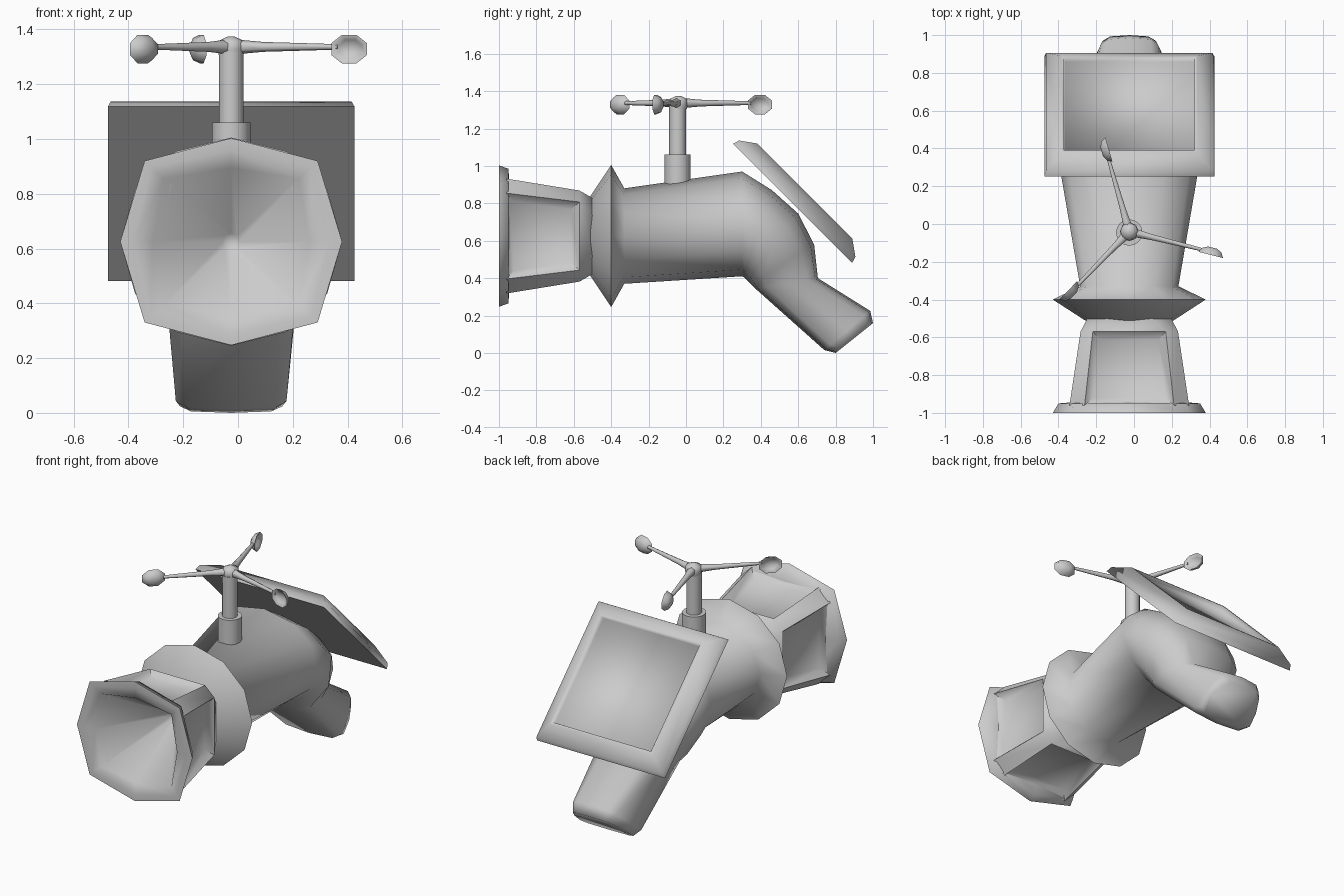
import bpy, bmesh
from math import sin, cos, pi, radians
from mathutils import Vector, Matrix

if "Cube" in bpy.data.objects:
    bpy.data.objects.remove(bpy.data.objects["Cube"])

CX = -0.025   # centre line of the body


def finish(name, bm, angle=40):
    bmesh.ops.recalc_face_normals(bm, faces=bm.faces)
    me = bpy.data.meshes.new(name)
    bm.to_mesh(me)
    bm.free()
    ob = bpy.data.objects.new(name, me)
    bpy.context.collection.objects.link(ob)
    bpy.ops.object.select_all(action='DESELECT')
    ob.select_set(True)
    bpy.context.view_layer.objects.active = ob
    bpy.ops.object.shade_smooth_by_angle(angle=radians(angle))
    return ob


def spow(v, e):
    return (1 if v > 0 else -1) * abs(v) ** e if abs(v) > 1e-6 else 0.0


def loft(bm, sections, n, phase=0.0, caps=(True, True)):
    """Section = (y, z of lowest point, y, z of highest point, half width, squareness, flare below)."""
    rings, walls = [], []
    for yb, zb, yt, zt, rx, e, k in sections:
        mid = Vector((CX, (yb + yt) / 2, (zb + zt) / 2))
        up = Vector((0, (yt - yb) / 2, (zt - zb) / 2))
        ring = []
        for i in range(n):
            a = 2 * pi * i / n + phase
            c, s = spow(cos(a), e), spow(sin(a), e)
            ring.append(bm.verts.new(mid + up * c + Vector((rx * s * (1 - k * c), 0, 0))))
        rings.append(ring)
    for r, s in zip(rings, rings[1:]):
        for i in range(n):
            j = (i + 1) % n
            walls.append(bm.faces.new((r[i], r[j], s[j], s[i])))
    if caps[0]:
        bm.faces.new(rings[0])
    if caps[1]:
        bm.faces.new(rings[-1])
    return walls


def straight(y, rx, rz, e=1.0, zc=0.625):
    return (y, zc - rz, y, zc + rz, rx, e, 0)


# Body: spiked collar, barrel and the bent-down tail
bm = bmesh.new()
loft(bm, [
    straight(-0.51, 0.235, 0.215, 0.9),
    straight(-0.40, 0.405, 0.38),
    straight(-0.33, 0.26, 0.255),
    (0.30, 0.41, 0.30, 0.97, 0.368, 0.95, 0),
    (0.31, 0.405, 0.46, 0.87, 0.365, 0.9, 0),
    (0.325, 0.39, 0.60, 0.745, 0.345, 0.85, 0),
    (0.345, 0.37, 0.685, 0.58, 0.30, 0.75, 0.05),
    (0.37, 0.345, 0.705, 0.40, 0.235, 0.6, 0.1),
    (0.74, 0.015, 0.985, 0.225, 0.188, 0.45, 0.2),
    (0.80, 0.0, 1.0, 0.16, 0.175, 0.5, 0.2),
], 12)
finish("body_and_tail", bm, 100)

# Neck: chamfered square tube with a sunken panel on each side
bm = bmesh.new()
walls = loft(bm, [straight(-0.96, 0.325, 0.315, 0.33), straight(-0.57, 0.265, 0.25, 0.33),
                  straight(-0.50, 0.235, 0.215, 0.7)], 8, pi / 8, (False, True))
bmesh.ops.recalc_face_normals(bm, faces=bm.faces)
bm.normal_update()
panels = [f for i, f in enumerate(walls[:8]) if i % 2 == 1]
bmesh.ops.inset_individual(bm, faces=panels, thickness=0.06, depth=0)
for f in panels:
    c = f.calc_center_median()
    inward = Vector((CX - c.x, 0, 0.625 - c.z)).normalized()
    for v in f.verts:
        v.co += inward * 0.045
finish("neck", bm, 55)

# Mouth: octagonal flange with a funnel running inward
bm = bmesh.new()
loft(bm, [
    straight(-0.94, 0.26, 0.25, 0.5),
    straight(-0.95, 0.375, 0.36, 0.717),
    straight(-1.0, 0.405, 0.378, 0.717),
    straight(-1.0, 0.36, 0.335, 0.6),
    straight(-0.985, 0.287, 0.268, 0.435),
    straight(-0.60, 0.03, 0.03, 0.8),
], 8, 0, (False, True))
finish("mouth_funnel", bm, 100)

# Tilted panel: square frame, sloping rim and a sunken middle
bm = bmesh.new()
levels = [(0.45, 0), (0.44, 0.035), (0.36, 0.092), (0.345, 0.092), (0.343, 0.065)]
rings = [[bm.verts.new((sx * h, sy * h, z)) for sx, sy in ((-1, -1), (1, -1), (1, 1), (-1, 1))]
         for h, z in levels]
for r, s in zip(rings, rings[1:]):
    for i in range(4):
        bm.faces.new((r[i], r[(i + 1) % 4], s[(i + 1) % 4], s[i]))
bm.faces.new(rings[0])
bm.faces.new(rings[-1])
bm.transform(Matrix.Translation((CX, 0.57, 0.80)) @ Matrix.Rotation(-pi / 4, 4, 'X'))
finish("tilted_panel", bm, 100)


def turned(name, profile, n, matrix, angle=40):
    """Revolve (radius, height) points about the local z axis."""
    bm = bmesh.new()
    rings = [[bm.verts.new((r * cos(2 * pi * i / n), r * sin(2 * pi * i / n), z)) for i in range(n)]
             for r, z in profile]
    for r, s in zip(rings, rings[1:]):
        for i in range(n):
            bm.faces.new((r[i], r[(i + 1) % n], s[(i + 1) % n], s[i]))
    bm.faces.new(rings[0])
    bm.faces.new(rings[-1])
    bm.transform(matrix)
    return finish(name, bm, angle)


# Wind gauge: collar, pole and hub
axis = Matrix.Translation((CX, -0.045, 0))
turned("pole_collar", [(0.07, 0.85), (0.07, 1.06)], 16, axis)
turned("pole", [(0.045, 1.0), (0.045, 1.32)], 12, axis)
hub = Matrix.Translation((CX, -0.04, 0))
turned("hub", [(0.045, 1.305), (0.05, 1.33), (0.046, 1.358), (0.012, 1.374)], 8, hub, 60)

# Three arms, each with a small cup facing along the direction of spin
for k, deg in enumerate((106, 226, 346)):
    spin = hub @ Matrix.Translation((0, 0, 1.336)) @ Matrix.Rotation(radians(deg), 4, 'Z')
    turned(f"arm_{k + 1}", [(0.027, 0.02), (0.018, 0.12), (0.010, 0.40)], 6,
           spin @ Matrix.Rotation(pi / 2, 4, 'Y'), 60)
    cup = spin @ Matrix.Translation((0.448, -0.012, -0.008)) @ Matrix.Rotation(pi / 2, 4, 'X') \
        @ Matrix.Diagonal((1.3, 1, 1, 1)) @ Matrix.Rotation(pi / 8, 4, 'Z')
    turned(f"cup_{k + 1}", [(0.02, -0.036), (0.044, -0.022), (0.056, 0.004),
                            (0.05, 0.004), (0.036, -0.014), (0.012, -0.024)], 8, cup, 100)
